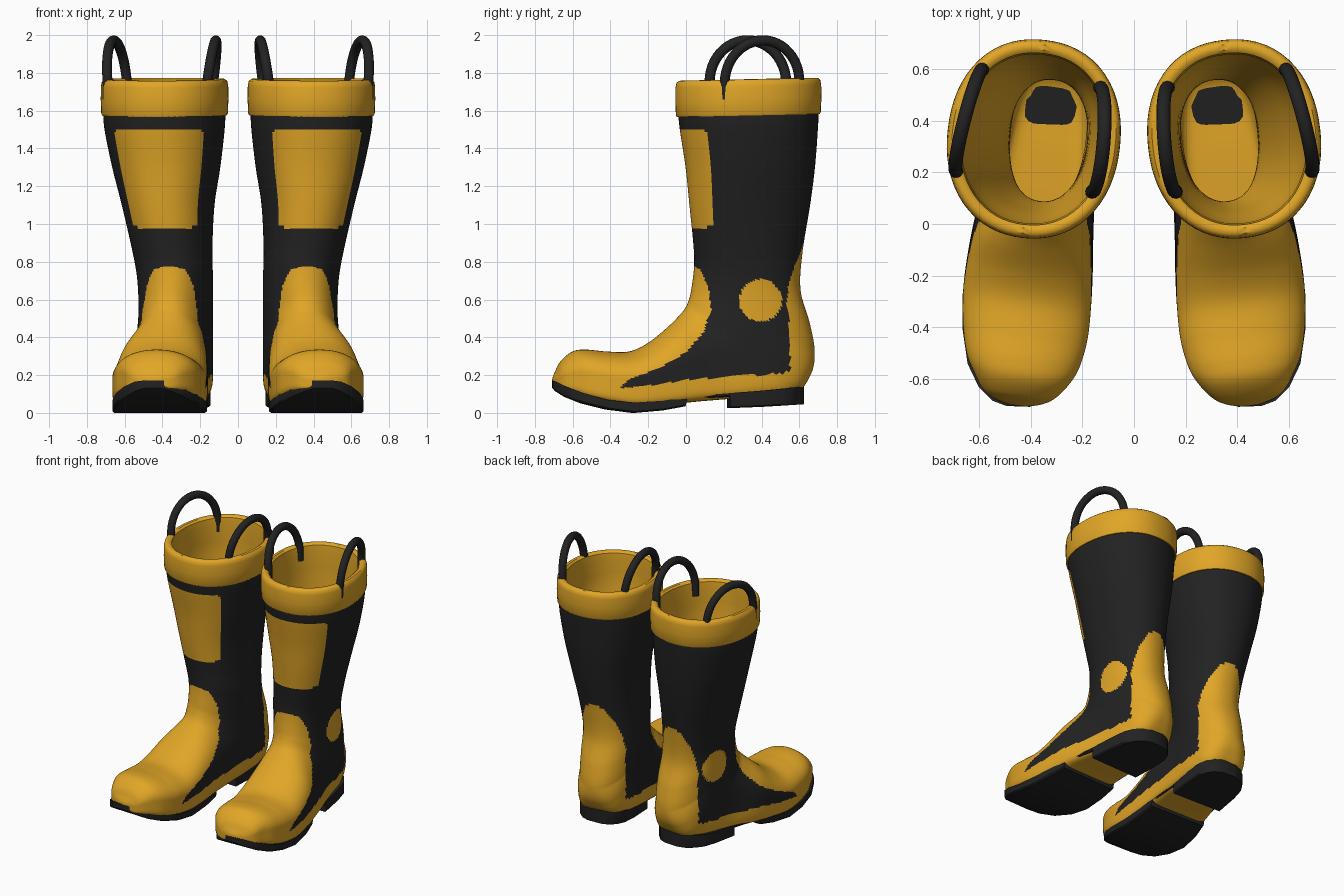
import bpy, bmesh, math
from mathutils import Vector

if "Cube" in bpy.data.objects:
    bpy.data.objects.remove(bpy.data.objects["Cube"])

SIN, COS = math.sin(math.radians(6.8)), math.cos(math.radians(6.8))  # toes turn out


def material(name, rgb):
    m = bpy.data.materials.new(name)
    m.diffuse_color = (*rgb, 1)
    m.use_nodes = True
    m.node_tree.nodes["Principled BSDF"].inputs["Base Color"].default_value = m.diffuse_color
    return m


YELLOW = material("yellow rubber", (0.75, 0.38, 0.02))
BLACK = material("black rubber", (0.016, 0.016, 0.017))

# Boot sections, toe to top: front y, z, back y, z, centre x, half width
SECTIONS = [
    (-.705, .19, -.705, .15, .45, .03), (-.69, .22, -.69, .13, .448, .09),
    (-.66, .275, -.66, .12, .445, .14), (-.60, .325, -.60, .10, .435, .185),
    (-.53, .335, -.53, .075, .43, .22), (-.42, .325, -.42, .05, .422, .243),
    (-.30, .325, -.28, .03, .415, .25), (-.20, .37, -.13, .04, .405, .245),
    (-.10, .45, .05, .06, .39, .23), (-.03, .52, .30, .08, .36, .205),
    (0, .56, .56, .10, .34, .195), (.02, .61, .655, .20, .335, .193),
    (.03, .66, .68, .32, .33, .193), (.04, .73, .655, .47, .33, .195),
    (.045, .80, .605, .65, .335, .20), (.04, .90, .615, .85, .35, .212),
    (.02, 1.1, .655, 1.1, .37, .243), (0, 1.3, .68, 1.3, .38, .284),
    (-.03, 1.5, .695, 1.5, .389, .316), (-.04, 1.6, .70, 1.6, .39, .322)]
# Squareness of the lower half of each section (flat under the foot)
SQUARE = [8] * 10 + [4, 3] + [2.2] * 8

# Side outline (y, z) of the black area; the rest of the foot is yellow
BLACK_AREA = [
    (-.36, .13), (-.30, .18), (-.15, .235), (0, .32), (.10, .43), (.14, .55),
    (.13, .66), (.09, .76), (.03, .80), (-.3, .80), (-.3, 1.7), (1, 1.7),
    (1, .90), (.64, .90), (.60, .81), (.555, .70), (.535, .58), (.55, .50),
    (.555, .23), (.53, .21), (.20, .19), (0, .175), (-.20, .145)]


def sample(t):
    """Smooth section values at t (Catmull-Rom)."""
    n = len(SECTIONS)
    i = min(int(t), n - 2)
    f = t - i
    rows = [SECTIONS[min(max(k, 0), n - 1)] for k in (i - 1, i, i + 1, i + 2)]
    vals = [b + .5 * f * (c - a + f * (2*a - 5*b + 4*c - d + f * (3*(b - c) + d - a)))
            for a, b, c, d in zip(*rows)]
    return vals + [SQUARE[i] * (1 - f) + SQUARE[i + 1] * f]


def unit(phi, low):
    """Point on the unit section; rounder on the front half."""
    s, c = math.sin(phi), math.cos(phi)
    n = 2.15 if c > 0 else low
    r = (abs(s) ** n + abs(c) ** n) ** (-1 / n)
    return s * r, c * r


def ring(py, pz, qy, qz, cx, w, low, sides):
    pts = []
    for j in range(sides):
        u, v = unit(2 * math.pi * j / sides, low)
        dy = v * (py - qy) / 2
        pts.append(Vector((cx + w * u * COS - SIN * dy,
                           (py + qy) / 2 + dy + SIN * w * u,
                           (pz + qz) / 2 + v * (pz - qz) / 2)))
    return pts


def loft(name, rings, mats, caps=(True, True), colour=None, angle=40):
    """Skin rings of points, then mirror to the other boot."""
    bm = bmesh.new()
    vs = [[bm.verts.new(p) for p in r] for r in rings]
    n = len(rings[0])
    for i in range(len(rings) - 1):
        for j in range(n):
            k = (j + 1) % n
            f = bm.faces.new((vs[i][j], vs[i][k], vs[i + 1][k], vs[i + 1][j]))
            if colour:
                f.material_index = colour(i, j, f.calc_center_median())
    for use, r in zip(caps, (vs[0], vs[-1])):
        if use:
            bm.faces.new(r)
    bmesh.ops.recalc_face_normals(bm, faces=bm.faces)
    me = bpy.data.meshes.new(name)
    bm.to_mesh(me)
    bm.free()
    ob = bpy.data.objects.new(name, me)
    bpy.context.collection.objects.link(ob)
    for m in mats:
        me.materials.append(m)
    bpy.ops.object.select_all(action='DESELECT')
    ob.select_set(True)
    bpy.context.view_layer.objects.active = ob
    bpy.ops.object.shade_smooth_by_angle(angle=math.radians(angle))
    mod = ob.modifiers.new("Mirror", 'MIRROR')
    mod.use_mirror_merge = False
    return ob


def inside(y, z, poly):
    hit = False
    for (y0, z0), (y1, z1) in zip(poly, poly[1:] + poly[:1]):
        if (z0 > z) != (z1 > z) and y < y0 + (z - z0) * (y1 - y0) / (z1 - z0):
            hit = not hit
    return hit


# Upper: foot and shaft
STEPS, SIDES = 12, 128
ts = [i / STEPS for i in range((len(SECTIONS) - 1) * STEPS + 1)]


def upper_colour(i, j, c):
    s = sample((i + .5) / STEPS)
    u, v = unit(2 * math.pi * (j + .5) / SIDES, s[6])
    y, z, w, r = c.y - SIN * s[5] * u + .025, c.z, s[5], .04
    # shin panel with rounded corners
    a = max(w * abs(u) - .77 * w + r, 0)
    b = max(abs(z - 1.24) - .26 + r, 0)
    if v > 0 and math.hypot(a, b) < r:
        return 0
    # round ankle patch on the outer side
    if u > 0 and math.hypot(c.y - .395, z - .595) < .112:
        return 0
    return 1 if inside(y, z, BLACK_AREA) else 0


loft("boot_upper", [ring(*sample(t), SIDES) for t in ts], (YELLOW, BLACK),
     caps=(True, False), colour=upper_colour, angle=60)

# Cuff rolling over the rim and down into the lining
cuff = []
for z, o in [(1.575, -.012), (1.575, .006), (1.585, .011), (1.66, .014), (1.73, .013),
             (1.755, .008), (1.766, -.005), (1.766, -.025), (1.755, -.038), (1.70, -.044)]:
    cuff.append(ring(-.04 - o, z - .008, .70 + o, z + .008, .389, .322 + o, 2.2, 64))
t = 19.0
while t >= 5:
    py, pz, qy, qz, cx, w, low = sample(t)
    d = Vector((qy - py, qz - pz)).normalized() * .045
    cuff.append(ring(py + d.x, pz + d.y, qy - d.x, qz - d.y, cx, w - .045, low, 64))
    t -= .25
loft("cuff_and_lining", cuff, (YELLOW,), caps=(False, True))


# Sole and heel: y, centre x, half width, bottom z, top z
def slab(name, rows):
    rings = []
    for y, cx, w, b, t in rows:
        rings.append([Vector((cx + s * w, y + SIN * s * w * .3, z))
                      for s, z in ((-1, t), (-1, b + .008), (-.96, b), (-.5, b), (0, b),
                                   (.5, b), (.96, b), (1, b + .008), (1, t), (0, t))])
    loft(name, rings, (BLACK,), angle=35)


slab("sole", [
    (-.708, .45, .045, .133, .172), (-.69, .448, .10, .115, .165), (-.64, .44, .162, .085, .14),
    (-.55, .432, .214, .05, .105), (-.42, .422, .243, .018, .068), (-.28, .415, .25, 0, .055),
    (-.13, .403, .24, .013, .064), (-.01, .389, .222, .035, .085), (0, .388, .22, .072, .087),
    (.23, .36, .199, .085, .105)])
slab("heel", [
    (.225, .36, .199, .025, .105), (.40, .34, .194, .032, .118), (.50, .328, .182, .038, .128),
    (.56, .32, .152, .042, .135), (.60, .316, .11, .044, .14), (.622, .314, .055, .046, .143)])


# Pull handles: arched tubes set into the rim
def handle(name, a, b, bow):
    a, b = Vector((*a, 0)), Vector((*b, 0))
    side = Vector(((b - a).y, -(b - a).x, 0)).normalized()
    path = [a + Vector((0, 0, 1.66))]
    for i in range(25):
        th = math.pi * i / 24
        path.append(a.lerp(b, .5 - .5 * math.cos(th)) + side * bow * math.sin(th)
                    + Vector((0, 0, 1.75 + .222 * math.sin(th))))
    path.append(b + Vector((0, 0, 1.66)))
    rings = []
    for i, p in enumerate(path):
        tan = (path[min(i + 1, 26)] - path[max(i - 1, 0)]).normalized()
        nor = tan.cross(side).normalized()
        rings.append([p + .027 * (math.cos(k * math.pi / 6) * side + math.sin(k * math.pi / 6) * nor)
                      for k in range(12)])
    loft(name, rings, (BLACK,))


handle("inner_handle", (.163, .125), (.132, .53), -.03)
handle("outer_handle", (.69, .205), (.588, .60), .02)
